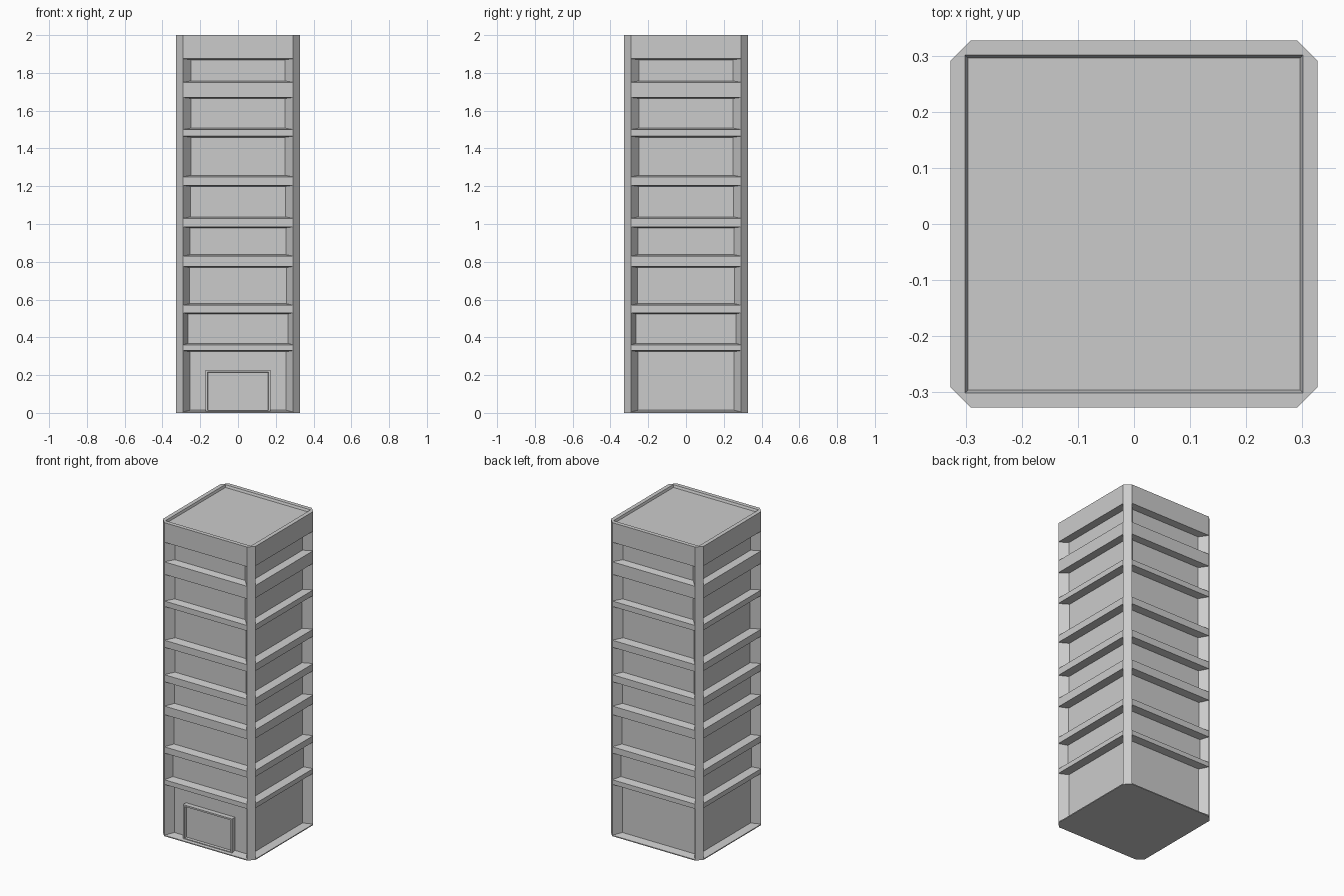
import bpy, bmesh
from math import pi
from mathutils import Matrix, Vector

if "Cube" in bpy.data.objects:
    bpy.data.objects.remove(bpy.data.objects["Cube"])

R, C, H = 0.327, 0.291, 2.0      # outer half width, half width inside the corner chamfers, height

# recessed storeys: bottom z, top z, side taper, depth
LEVELS = [(0.006, 0.33, 0.036, 0.05), (0.36, 0.53, 0.026, 0.05),
          (0.57, 0.775, 0.034, 0.05), (0.83, 0.985, 0.038, 0.05),
          (1.03, 1.205, 0.04, 0.05), (1.25, 1.465, 0.042, 0.05),
          (1.50, 1.67, 0.043, 0.045), (1.75, 1.875, 0.043, 0.045)]


def finish(bm, name):
    bmesh.ops.remove_doubles(bm, verts=bm.verts, dist=1e-5)
    bmesh.ops.recalc_face_normals(bm, faces=bm.faces)
    me = bpy.data.meshes.new(name)
    bm.to_mesh(me)
    bm.free()
    ob = bpy.data.objects.new(name, me)
    bpy.context.collection.objects.link(ob)
    return ob


def face(bm, pts):
    return bm.faces.new([bm.verts.new(p) for p in pts])


def bridge(bm, a, b):
    for i in range(len(a)):
        j = (i + 1) % len(a)
        face(bm, (a[i], a[j], b[j], b[i]))


def rect(hw, z0, z1, y):
    return [Vector(p) for p in ((-hw, y, z0), (hw, y, z0), (hw, y, z1), (-hw, y, z1))]


# Tower body: four identical sides with tapered recesses
bm = bmesh.new()
cuts = [0.0] + [z for l in LEVELS for z in l[:2]] + [H]
for k in range(4):
    rot = Matrix.Rotation(k * pi / 2, 4, 'Z')
    turn = lambda pts: [rot @ p for p in pts]
    for z0, z1 in zip(cuts[0::2], cuts[1::2]):          # floor bands
        face(bm, turn(rect(C, z0, z1, -R)))
    for z0, z1, taper, depth in LEVELS:                 # recesses
        outer = turn(rect(C, z0, z1, -R))
        inner = turn(rect(C - taper, z0 + 0.008, z1 - 0.006, -R + depth))
        bridge(bm, outer, inner)
        face(bm, inner)
    for z0, z1 in zip(cuts, cuts[1:]):                  # chamfered corner post
        face(bm, turn([Vector(p) for p in ((C, -R, z0), (R, -C, z0), (R, -C, z1), (C, -R, z1))]))

# Underside, parapet rim and sunken roof
octagon = [(-C, -R), (C, -R), (R, -C), (R, C), (C, R), (-C, R), (-R, C), (-R, -C)]
square = [(-1, -1), (1, -1), (1, 1), (-1, 1)]
face(bm, [(x, y, 0) for x, y in octagon])
rim = [(x * 0.301, y * 0.301, H) for x, y in square]
roof = [(x * 0.296, y * 0.296, H - 0.015) for x, y in square]
for i in range(4):
    a, b = octagon[2 * i], octagon[2 * i + 1]
    c = octagon[(2 * i + 2) % 8]
    n = rim[(i + 1) % 4]
    face(bm, ((*a, H), (*b, H), n, rim[i]))
    face(bm, ((*b, H), (*c, H), n))
bridge(bm, rim, roof)
face(bm, roof)
finish(bm, "tower")

# Entrance: raised frame with a sunken door panel
bm = bmesh.new()
loops = [rect(0.173, 0.004, 0.226, -0.27), rect(0.173, 0.004, 0.226, -0.308),
         rect(0.161, 0.014, 0.216, -0.308), rect(0.159, 0.016, 0.214, -0.292)]
for a, b in zip(loops, loops[1:]):
    bridge(bm, a, b)
face(bm, loops[0])
face(bm, loops[-1])
finish(bm, "entrance")
